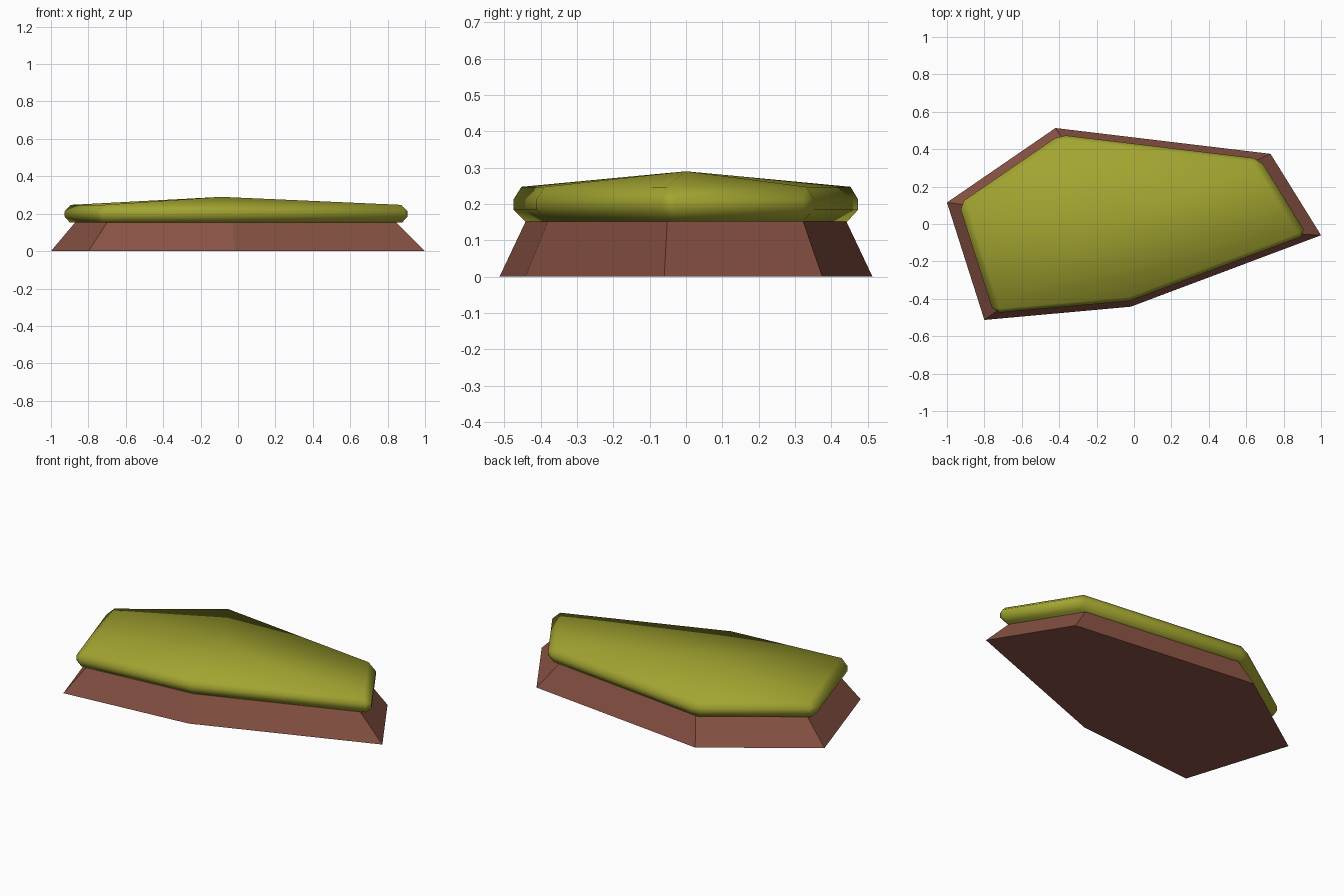
import bpy, bmesh, math
from mathutils import Vector

if "Cube" in bpy.data.objects:
    bpy.data.objects.remove(bpy.data.objects["Cube"])

# irregular six-sided footprint, counter-clockwise
OUTLINE = [(-0.80, -0.513), (-0.017, -0.442), (1.0, -0.06),
           (0.73, 0.375), (-0.42, 0.513), (-1.0, 0.115)]
CENTRE = Vector((-0.088, 0.0))


def material(name, colour):
    m = bpy.data.materials.new(name)
    m.diffuse_color = (*colour, 1)
    m.use_nodes = True
    m.node_tree.nodes["Principled BSDF"].inputs["Base Color"].default_value = m.diffuse_color
    return m


def prism(name, z0, s0, z1, s1, mat, apex=None):
    """Six-sided frustum; an optional apex makes a shallow domed top."""
    bm = bmesh.new()

    def ring(z, s):
        return [bm.verts.new((*(CENTRE + (Vector(p) - CENTRE) * s), z)) for p in OUTLINE]
    low, high = ring(z0, s0), ring(z1, s1)
    bm.faces.new(low[::-1])
    tip = bm.verts.new((*CENTRE, apex)) if apex else None
    for i in range(6):
        j = (i + 1) % 6
        bm.faces.new((low[i], low[j], high[j], high[i]))
        if tip:
            bm.faces.new((high[i], high[j], tip))
    if not tip:
        bm.faces.new(high)
    me = bpy.data.meshes.new(name)
    bm.to_mesh(me)
    bm.free()
    me.materials.append(mat)
    ob = bpy.data.objects.new(name, me)
    bpy.context.collection.objects.link(ob)
    return ob


earth = material("earth brown", (0.26, 0.088, 0.06))
grass = material("moss green", (0.36, 0.37, 0.03))

# tapered earth base
prism("earth_base", 0.0, 1.0, 0.152, 0.86, earth)

# grassy slab with chamfered rim and slightly domed top
slab = prism("grass_slab", 0.152, 0.93, 0.245, 0.93, grass, apex=0.29)
for p in slab.data.polygons:
    p.use_smooth = True
bev = slab.modifiers.new("rim_chamfer", 'BEVEL')
bev.width = 0.032
bev.segments = 1
bev.limit_method = 'ANGLE'
bev.angle_limit = math.radians(30)
